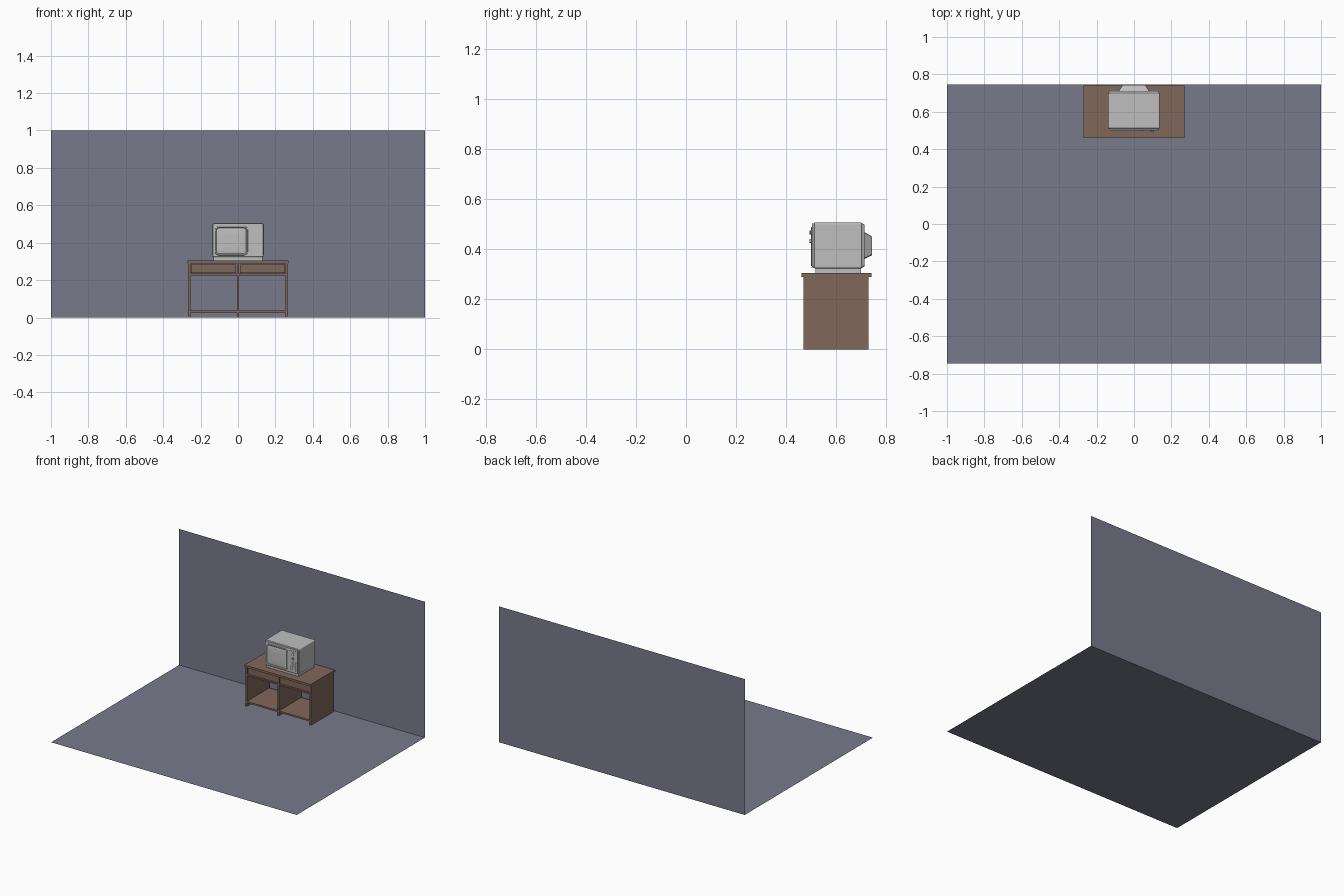
import bpy, bmesh, math
from mathutils import Matrix, Vector

cube = bpy.data.objects.get("Cube")
if cube:
    bpy.data.objects.remove(cube, do_unlink=True)


def material(name, rgb):
    m = bpy.data.materials.new(name)
    m.use_nodes = True
    m.diffuse_color = (*rgb, 1)
    m.node_tree.nodes["Principled BSDF"].inputs["Base Color"].default_value = (*rgb, 1)
    return m


SLATE = material("slate_grey", (0.19, 0.195, 0.26))
WOOD = material("brown_wood", (0.22, 0.135, 0.105))
GREY = material("light_grey", (0.52, 0.52, 0.52))


def finish(name, bm, mat, bevel=0, segments=2):
    bmesh.ops.recalc_face_normals(bm, faces=bm.faces)
    mesh = bpy.data.meshes.new(name)
    bm.to_mesh(mesh)
    bm.free()
    ob = bpy.data.objects.new(name, mesh)
    bpy.context.collection.objects.link(ob)
    mesh.materials.append(mat)
    if bevel:
        mod = ob.modifiers.new("Bevel", "BEVEL")
        mod.width, mod.segments = bevel, segments
    return ob


def box(name, x, y, z, mat, bevel=0):
    bm = bmesh.new()
    bmesh.ops.create_cube(bm, size=1)
    for v in bm.verts:
        v.co = [r[0] if c < 0 else r[1] for c, r in zip(v.co, (x, y, z))]
    return finish(name, bm, mat, bevel)


def quad(name, corners, mat):
    bm = bmesh.new()
    bm.faces.new([bm.verts.new(c) for c in corners])
    return finish(name, bm, mat)


def outline(x0, x1, z0, z1, r, n=5):
    """Rounded rectangle as (x, z) pairs."""
    pts = []
    for k, (cx, cz) in enumerate(((x1 - r, z1 - r), (x0 + r, z1 - r),
                                  (x0 + r, z0 + r), (x1 - r, z0 + r))):
        for i in range(n + 1):
            a = (k + i / n) * math.pi / 2
            pts.append((cx + r * math.cos(a), cz + r * math.sin(a)))
    return pts


def loft(name, rings, mat, caps=True):
    """Skin a run of rings, each (y, outline)."""
    bm = bmesh.new()
    loops = [[bm.verts.new((x, y, z)) for x, z in pts] for y, pts in rings]
    for a, b in zip(loops, loops[1:]):
        for i in range(len(a)):
            j = (i + 1) % len(a)
            bm.faces.new((a[i], a[j], b[j], b[i]))
    if caps:
        bm.faces.new(loops[0])
        bm.faces.new(loops[-1])
    return finish(name, bm, mat)


# Room: single-sheet floor and back wall
D = 0.745
quad("floor", [(-1, -D, 0), (1, -D, 0), (1, D, 0), (-1, D, 0)], SLATE)
quad("back_wall", [(-1, D, 0), (1, D, 0), (1, D, 1), (-1, D, 1)], SLATE)

# Stand: top, three uprights, shelves and drawers
DEPTH = (0.468, 0.728)
box("stand_top", (-0.27, 0.27), (0.46, 0.74), (0.288, 0.304), WOOD)
for name, x in (("right_side", -0.261), ("middle_divider", 0), ("left_side", 0.261)):
    box(name, (x - 0.006, x + 0.006), DEPTH, (0, 0.288), WOOD)
for side, s in (("left", 1), ("right", -1)):
    span = sorted((s * 0.006, s * 0.255))
    front = sorted((s * 0.01, s * 0.251))
    box(side + "_bottom_shelf", span, DEPTH, (0.025, 0.037), WOOD)
    box(side + "_drawer_shelf", span, DEPTH, (0.225, 0.236), WOOD)
    box(side + "_drawer", front, (0.472, 0.725), (0.239, 0.283), WOOD)

# Television: cabinet with stepped front and back rims
X, Z0, Z1 = 0.138, 0.322, 0.506


def rim(d, r=0.008):
    return outline(-X + d, X - d, Z0 + d, Z1 - d, r, 3)


loft("television_cabinet", [
    (0.503, rim(0.009)), (0.503, rim(0.004)), (0.511, rim(0.003)), (0.513, rim(0)),
    (0.700, rim(0)), (0.704, rim(0.004)), (0.712, rim(0.008))], GREY)
box("television_base", (-0.132, 0.132), (0.517, 0.698), (0.304, 0.323), GREY)
loft("tube_housing", [(0.711, outline(-0.083, 0.083, 0.36, 0.468, 0.008, 2)),
                      (0.743, outline(-0.062, 0.062, 0.376, 0.45, 0.006, 2))], GREY)


# Screen surround and bulging screen
def screen(d, r):
    return outline(-0.124 + d, 0.053 - d, 0.332 + d, 0.488 - d, r)


loft("screen_surround", [
    (0.504, screen(0, 0.022)), (0.499, screen(0.001, 0.022)),
    (0.499, screen(0.005, 0.02)), (0.5025, screen(0.009, 0.018))], GREY, caps=False)
loft("screen", [(0.503, screen(0.008, 0.018)), (0.501, screen(0.02, 0.02)),
                (0.4995, screen(0.045, 0.02))], GREY)

# Control panel, grille bars and lower trim
box("control_panel", (0.064, 0.126), (0.501, 0.504), (0.336, 0.488), GREY)
for i in range(6):
    z = 0.345 + i * 0.011
    box(f"grille_bar_{i + 1}", (0.070, 0.120), (0.4995, 0.502), (z, z + 0.005), GREY)
box("lower_trim", (-0.126, 0.126), (0.501, 0.504), (0.326, 0.330), GREY)

# Two dials, each with a tilted grip
for i, (z, tilt) in enumerate(((0.466, 40), (0.432, -35))):
    bm = bmesh.new()
    bmesh.ops.create_cone(bm, cap_ends=True, segments=16, radius1=0.010,
                          radius2=0.010, depth=0.004)
    bmesh.ops.transform(bm, verts=bm.verts, matrix=Matrix.Translation((0.096, 0.5, z))
                        @ Matrix.Rotation(math.pi / 2, 4, "X"))
    finish(f"dial_{i + 1}", bm, GREY)
    bm = bmesh.new()
    bmesh.ops.create_cube(bm, size=1)
    bmesh.ops.transform(bm, verts=bm.verts, matrix=Matrix.Translation((0.096, 0.4965, z))
                        @ Matrix.Rotation(math.radians(tilt), 4, "Y")
                        @ Matrix.Diagonal((0.005, 0.007, 0.018, 1)))
    finish(f"dial_grip_{i + 1}", bm, GREY)
